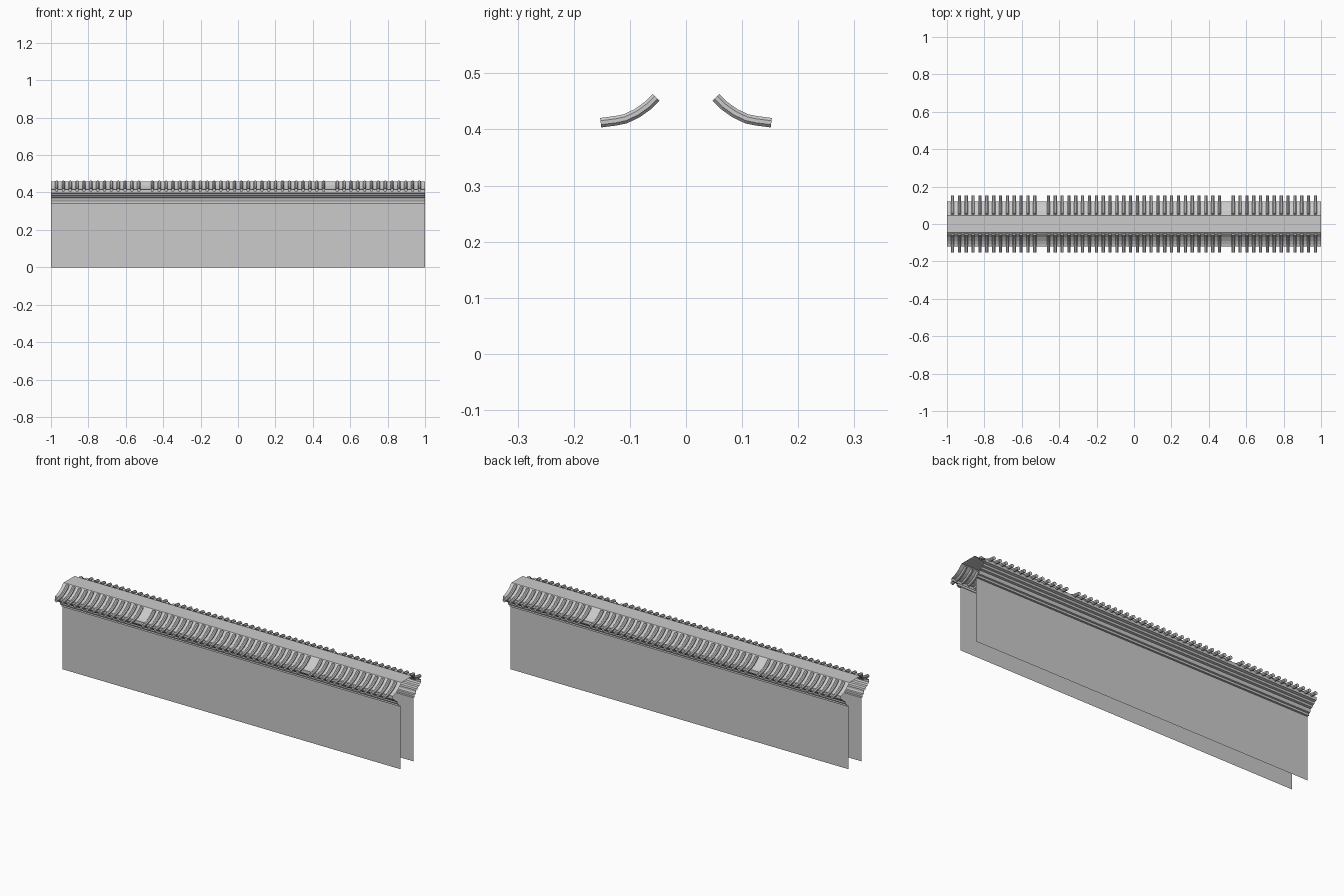
import bpy, bmesh, math
from mathutils import Vector

if "Cube" in bpy.data.objects:
    bpy.data.objects.remove(bpy.data.objects["Cube"])


def make_object(name, bm):
    bmesh.ops.recalc_face_normals(bm, faces=bm.faces)
    mesh = bpy.data.meshes.new(name)
    bm.to_mesh(mesh)
    bm.free()
    obj = bpy.data.objects.new(name, mesh)
    bpy.context.collection.objects.link(obj)
    return obj


def mirror_y(obj):
    mod = obj.modifiers.new("Mirror", 'MIRROR')
    mod.use_axis = (False, True, False)
    mod.use_clip = True


def sheet(name, profile):
    """Open-ended (y, z) profile swept along the whole length."""
    bm = bmesh.new()
    rows = [[bm.verts.new((x, y, z)) for x in (-1, 1)] for y, z in profile]
    for a, b in zip(rows, rows[1:]):
        bm.faces.new((a[0], a[1], b[1], b[0]))
    obj = make_object(name, bm)
    mirror_y(obj)
    return obj


# Wall faces
sheet("wall", [(0.055, 0), (0.055, 0.34)])

# Stepped cornice under the eaves
sheet("cornice", [(0.055, 0.34), (0.066, 0.34), (0.066, 0.351), (0.074, 0.353),
                  (0.078, 0.362), (0.078, 0.371), (0.090, 0.373), (0.094, 0.382),
                  (0.104, 0.385), (0.108, 0.394), (0.12, 0.398), (0.12, 0.411)])

# Curved roof slope with flat ridge
slope = [(0.053, 0.455), (0.07, 0.438), (0.09, 0.425), (0.107, 0.418), (0.12, 0.415)]
sheet("roof", [(0, 0.46), (0.046, 0.46)] + slope + [(0.12, 0.411)])

# Curved round tiles: open hexagonal tubes bent down the slope
PATH = [(0.053, 0.457), (0.068, 0.4425), (0.087, 0.429), (0.108, 0.419),
        (0.125, 0.4155), (0.152, 0.412)]
PITCH, RADIUS, SIDES = 0.0366, 0.0092, 8


def add_tile(bm, x):
    pts = [Vector((x, y, z)) for y, z in PATH]
    rings = []
    for i, p in enumerate(pts):
        t = (pts[min(i + 1, len(pts) - 1)] - pts[max(i - 1, 0)]).normalized()
        side = Vector((1, 0, 0))
        up = side.cross(t)
        angles = [2 * math.pi * (k + 0.5) / SIDES for k in range(SIDES)]
        rings.append([bm.verts.new(p + (side * math.cos(a) + up * math.sin(a)) * RADIUS)
                      for a in angles])
    for a, b in zip(rings, rings[1:]):
        for k in range(SIDES):
            n = (k + 1) % SIDES
            bm.faces.new((a[k], a[n], b[n], b[k]))
    bm.faces.new(rings[0])
    bm.faces.new(rings[-1])


bm = bmesh.new()
for i in range(54):
    if i not in (13, 40):          # two gaps between the tile groups
        add_tile(bm, (i - 26.5) * PITCH)
mirror_y(make_object("roof_tiles", bm))
